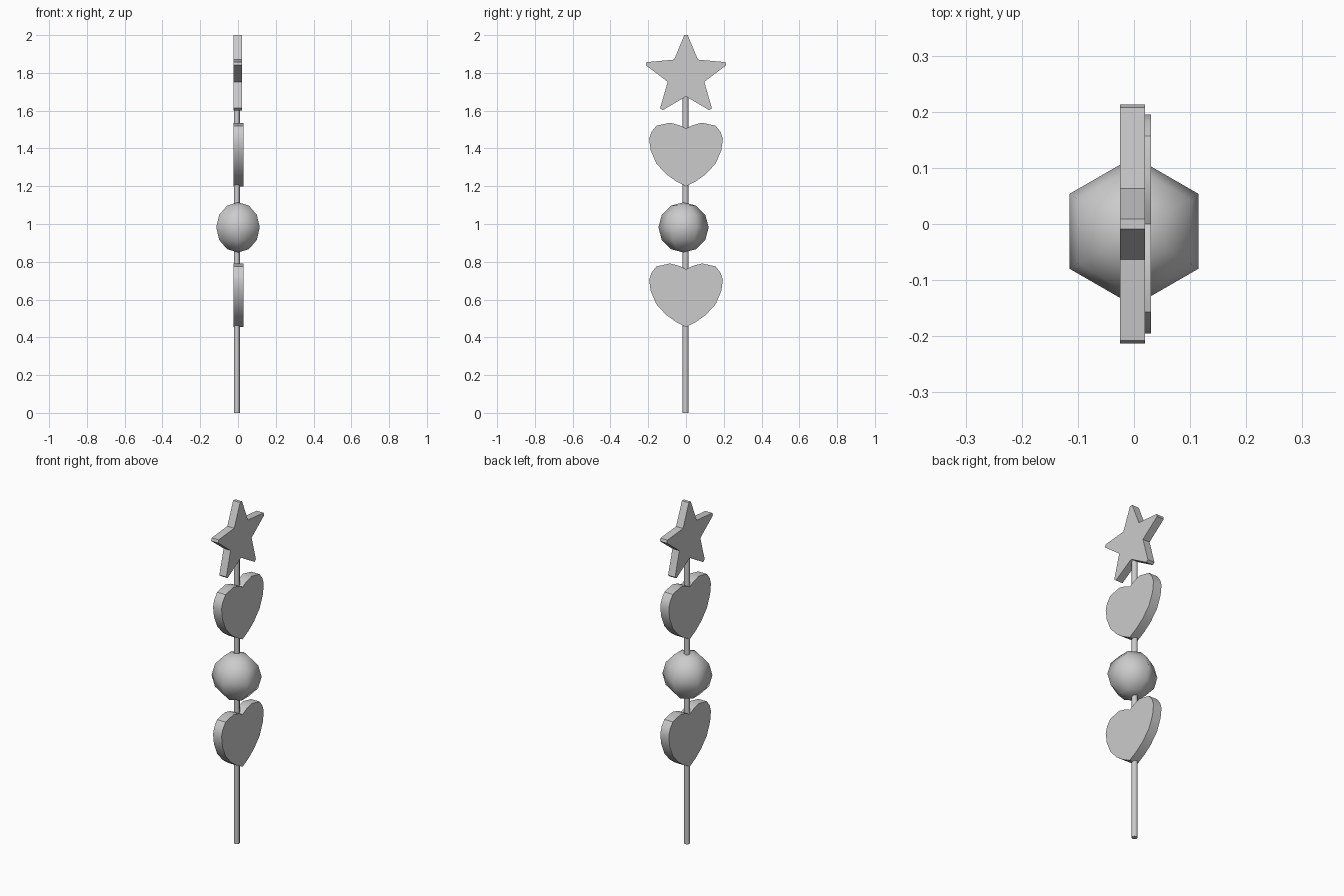
import bpy, bmesh, math

if "Cube" in bpy.data.objects:
    bpy.data.objects.remove(bpy.data.objects["Cube"])


def smooth(obj, angle):
    bpy.ops.object.select_all(action='DESELECT')
    obj.select_set(True)
    bpy.context.view_layer.objects.active = obj
    bpy.ops.object.shade_smooth_by_angle(angle=math.radians(angle))


def plate(name, half, x0, x1, dz=0.0):
    """Extrude a profile mirrored across y = 0; half runs top to bottom as (y, z)."""
    mirrored = [(-y, z) for y, z in reversed(half) if y > 1e-6]
    bm = bmesh.new()
    face = bm.faces.new([bm.verts.new((x0, y, z + dz)) for y, z in half + mirrored])
    ext = bmesh.ops.extrude_face_region(bm, geom=[face])
    verts = [g for g in ext['geom'] if isinstance(g, bmesh.types.BMVert)]
    bmesh.ops.translate(bm, verts=verts, vec=(x1 - x0, 0, 0))
    bmesh.ops.recalc_face_normals(bm, faces=bm.faces)
    mesh = bpy.data.meshes.new(name)
    bm.to_mesh(mesh)
    bm.free()
    obj = bpy.data.objects.new(name, mesh)
    bpy.context.collection.objects.link(obj)
    return obj


# Thin stick running up into the star
bpy.ops.mesh.primitive_cylinder_add(vertices=8, radius=0.016, depth=1.69,
                                    location=(-0.006, -0.002, 0.845))
stick = bpy.context.object
stick.name = "stick"
smooth(stick, 50)

# Low-poly bead with six segments, points along x
bpy.ops.mesh.primitive_uv_sphere_add(segments=6, ring_count=6, radius=0.133,
                                     location=(0, -0.013, 0.982))
bead = bpy.context.object
bead.name = "round_bead"
smooth(bead, 65)

# Two heart plates
heart = [(0, 1.505), (0.035, 1.523), (0.085, 1.536), (0.157, 1.52),
         (0.183, 1.487), (0.195, 1.45), (0.187, 1.39), (0.157, 1.32),
         (0.105, 1.264), (0.055, 1.228), (0, 1.199)]
for name, dz in (("upper_heart", 0), ("lower_heart", -0.745)):
    smooth(plate(name, heart, -0.025, 0.03, dz), 30)

# Five-pointed star with blunt tips
star = [(0.009, 2.0), (0.063, 1.87), (0.208, 1.857), (0.213, 1.841),
        (0.097, 1.753), (0.137, 1.613), (0.124, 1.602), (0, 1.675)]
plate("star", star, -0.025, 0.02)
